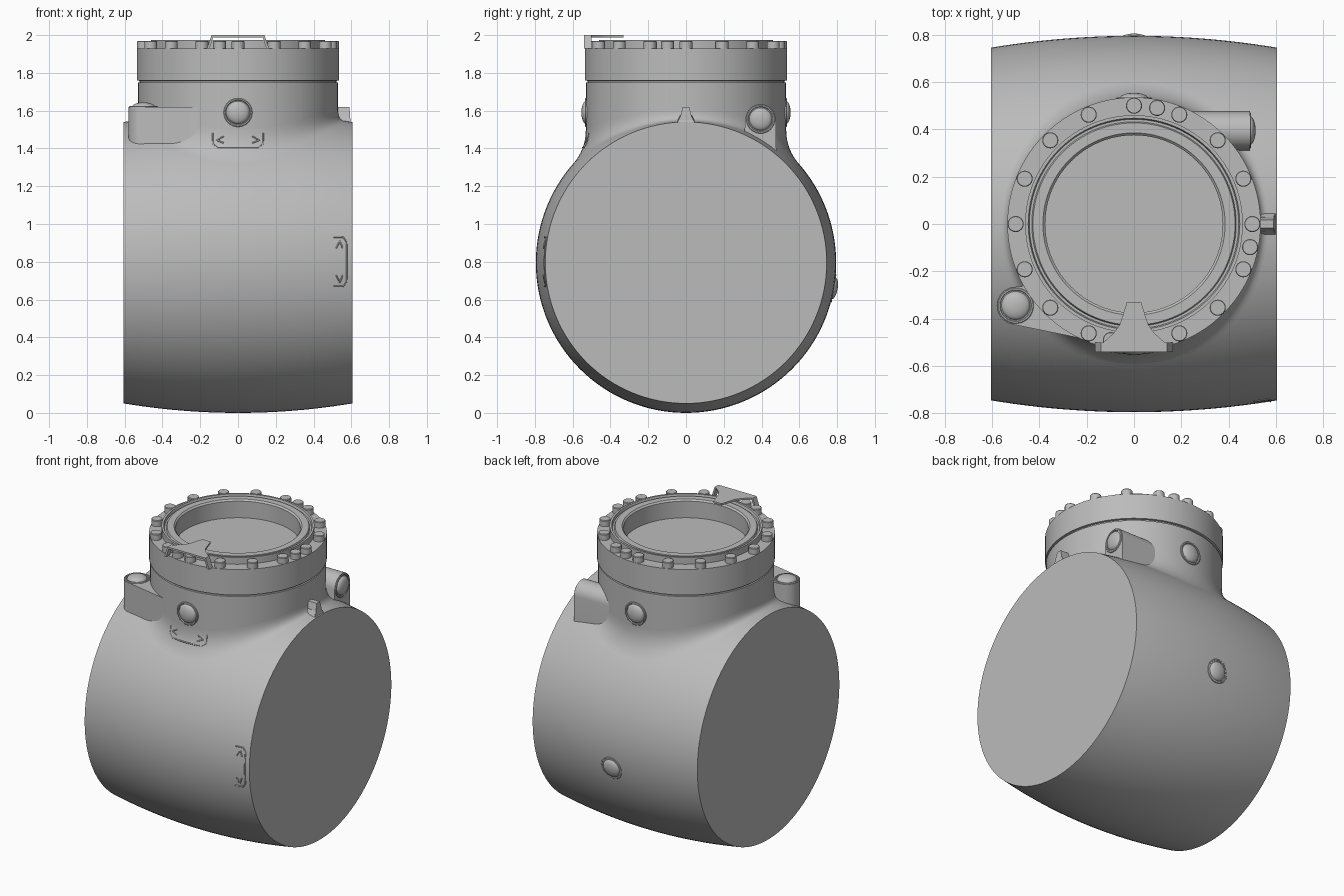
import bpy, bmesh, math
from mathutils import Matrix, Vector

cube = bpy.data.objects.get("Cube")
if cube:
    bpy.data.objects.remove(cube, do_unlink=True)

grey = bpy.data.materials.new("cast_grey")
grey.use_nodes = True
grey.diffuse_color = (0.5, 0.5, 0.5, 1)
grey.node_tree.nodes["Principled BSDF"].inputs["Base Color"].default_value = (0.5, 0.5, 0.5, 1)

AXIS_Z, HALF, NECK = 0.795, 0.605, 0.53


def barrel_radius(x):
    return 0.795 - 0.05 * (x / HALF) ** 2


def barrel_top(x, y):
    return AXIS_Z + math.sqrt(barrel_radius(x) ** 2 - y * y)


def finish(name, bm, angle=35):
    bmesh.ops.remove_doubles(bm, verts=bm.verts, dist=1e-5)
    bmesh.ops.recalc_face_normals(bm, faces=bm.faces)
    mesh = bpy.data.meshes.new(name)
    bm.to_mesh(mesh)
    bm.free()
    mesh.materials.append(grey)
    ob = bpy.data.objects.new(name, mesh)
    bpy.context.collection.objects.link(ob)
    bpy.ops.object.select_all(action='DESELECT')
    ob.select_set(True)
    bpy.context.view_layer.objects.active = ob
    bpy.ops.object.shade_smooth_by_angle(angle=math.radians(angle))
    return ob


def grid(bm, rows):
    """Skin closed rings of points."""
    rings = [[bm.verts.new(p) for p in row] for row in rows]
    n = len(rings[0])
    for a, b in zip(rings, rings[1:]):
        for i in range(n):
            j = (i + 1) % n
            bm.faces.new((a[i], a[j], b[j], b[i]))
    return rings


def lathe(name, profile, matrix=Matrix(), n=96):
    """Turn (radius, height) points round the local z axis, capping both ends."""
    bm = bmesh.new()
    turns = [2 * math.pi * i / n for i in range(n)]
    rings = grid(bm, [[matrix @ Vector((r * math.cos(a), r * math.sin(a), h)) for a in turns]
                      for r, h in profile])
    bm.faces.new(rings[0])
    bm.faces.new(rings[-1])
    return finish(name, bm)


def hull(name, points):
    bm = bmesh.new()
    for p in points:
        bm.verts.new(p)
    out = bmesh.ops.convex_hull(bm, input=bm.verts)
    loose = {v for v in out["geom_interior"] if isinstance(v, bmesh.types.BMVert)}
    bmesh.ops.delete(bm, geom=list(loose), context='VERTS')
    return finish(name, bm)


def prism(name, outline, z0, z1):
    bm = bmesh.new()
    rings = grid(bm, [[(x, y, z) for x, y in outline] for z in (z0, z1)])
    bm.faces.new(rings[0])
    bm.faces.new(rings[1])
    return finish(name, bm)


def facing(location, direction):
    turn = Vector(direction).to_track_quat('Z', 'Y').to_matrix().to_4x4()
    return Matrix.Translation(location) @ turn


# Barrel with gently bulged sides and flat ends
steps = [HALF * (i / 12 - 1) for i in range(25)]
lathe("barrel_body", [(barrel_radius(x), x) for x in steps],
      facing((0, 0, AXIS_Z), (1, 0, 0)), 128)

# Neck, grooved flange, raised seal ring and recessed floor
lathe("neck_and_flange", [
    (NECK, 1.3), (NECK, 1.748), (0.522, 1.75), (0.522, 1.758), (0.535, 1.76),
    (0.535, 1.93), (0.46, 1.93), (0.46, 1.975), (0.447, 1.975), (0.442, 1.958),
    (0.432, 1.958), (0.427, 1.97), (0.385, 1.97), (0.375, 1.96), (0.375, 1.85)])

# Fillet blending the neck into the barrel
bm = bmesh.new()
rows = []
for k in range(11):
    t = k / 10
    row = []
    for i in range(96):
        a = 2 * math.pi * i / 96
        c, s = math.cos(a), math.sin(a)
        foot = NECK + 0.035 + 0.045 * s * s
        z0 = barrel_top(foot * c, foot * s)
        z1 = barrel_top(NECK * c, NECK * s)
        z2 = z1 + 0.05 + 0.06 * s * s
        w0, w1, w2 = (1 - t) ** 2, 2 * t * (1 - t), t * t
        r = w0 * foot + (w1 + w2) * (NECK + 0.0005)
        row.append((r * c, r * s, w0 * z0 + w1 * z1 + w2 * z2))
    rows.append(row)
grid(bm, rows)
finish("neck_fillet", bm, 60)

# Flange bolts, sixteen even plus three between
for k, step in enumerate(list(range(16)) + [3.5, -0.5, -4.5]):
    a = math.radians(22.5 * step)
    lathe(f"flange_bolt_{k + 1}", [(0.034, 1.92), (0.034, 1.966), (0.031, 1.97)],
          Matrix.Translation((0.5 * math.cos(a), 0.5 * math.sin(a), 0)), 24)

# Lug with an upward port
turns = [math.radians(10 * i) for i in range(36)]
rim = [(-0.5 + 0.08 * math.cos(a), -0.345 + 0.08 * math.sin(a)) for a in turns]
rim += [(-0.2, -0.488), (-0.3, -0.25)]
hull("upright_lug", [(x, y, z) for x, y in rim for z in (1.36, 1.62)])

# Lug with a sideways port
rim = [(0.395 + 0.08 * math.cos(a), 1.555 + 0.08 * math.sin(a)) for a in turns]
rim += [(0.3, 1.38), (0.478, 1.39)]
hull("sideways_lug", [(x, y, z) for y, z in rim for x in (0.2, 0.49)])

# Domed plugs in their collars
plugs = {
    "front_neck_plug": ((0, -0.53, 1.59), (0, -1, 0)),
    "back_neck_plug": ((0, 0.53, 1.59), (0, 1, 0)),
    "back_barrel_plug": ((0, 0.779, 0.66), (0, 1, -0.17)),
    "upright_lug_plug": ((-0.5, -0.345, 1.62), (0, 0, 1)),
    "sideways_lug_plug": ((0.49, 0.395, 1.555), (1, 0, 0)),
}
for name, (loc, direction) in plugs.items():
    dome = [(0.06 * math.cos(a), 0.024 * math.sin(a))
            for a in [math.radians(15 * i) for i in range(6)]]
    lathe(name, [(0.076, -0.03), (0.076, 0.002), (0.073, 0.005), (0.067, 0.005),
                 (0.063, -0.003)] + dome + [(0.002, 0.024)], facing(loc, direction), 40)

# Small pointed stop at the barrel end
hull("end_stop_foot", [(x, s * y, z) for s in (-1, 1)
                       for x, y, z in ((0.52, 0.055, 1.53), (0.6, 0.05, 1.53),
                                       (0.52, 0.03, 1.58), (0.59, 0.03, 1.57))])
hull("end_stop_fin", [(x, s * y, z) for s in (-1, 1)
                      for x, y, z in ((0.52, 0.035, 1.55), (0.595, 0.035, 1.55),
                                      (0.52, 0.017, 1.62), (0.59, 0.017, 1.62))])

# Pointer plate bridging the seal ring, with bent legs
half = [(0.03, -0.33), (0.06, -0.425), (0.085, -0.46), (0.135, -0.505), (0.14, -0.54)]
prism("pointer_plate", half + [(-x, y) for x, y in reversed(half)], 1.988, 2.0)
for side, label in ((1, "left"), (-1, "right")):
    hull(f"pointer_leg_{label}", [(side * x, y, z) for y in (-0.54, -0.5)
                                  for x, z in ((0.128, 2.0), (0.14, 2.0),
                                               (0.15, 1.93), (0.164, 1.93))])


# Raised arrow marks following the surface
def raised_marks(name, strokes, surface):
    curve = bpy.data.curves.new(name, 'CURVE')
    curve.dimensions = '3D'
    curve.bevel_depth = 0.004
    curve.bevel_resolution = 1
    curve.materials.append(grey)
    for stroke in strokes:
        pts = []
        for (x0, z0), (x1, z1) in zip(stroke, stroke[1:]):
            for i in range(5):
                x, z = x0 + (x1 - x0) * i / 4, z0 + (z1 - z0) * i / 4
                pts.append((x, surface(x, z), z, 1))
        spline = curve.splines.new('POLY')
        spline.points.add(len(pts) - 1)
        for point, co in zip(spline.points, pts):
            point.co = co
    bpy.context.collection.objects.link(bpy.data.objects.new(name, curve))


def neck_face(x, z):
    return -math.sqrt((NECK + 1.87 * (1.5 - z) ** 2) ** 2 - x * x)


def barrel_face(x, z):
    return -math.sqrt(barrel_radius(x) ** 2 - (z - AXIS_Z) ** 2)


# Each mark is a tray outline with an arrowhead at both ends
tray = [(-1, 1), (-1, -0.5), (-0.8, -1), (0.8, -1), (1, -0.5), (1, 1)]
heads = [[(s * 0.55, 0.6), (s * 0.85, 0), (s * 0.55, -0.4)] for s in (-1, 1)]
strokes = [tray] + heads
raised_marks("front_arrow_mark", [[(0.133 * u, 1.443 + 0.038 * v) for u, v in s]
                                  for s in strokes], neck_face)
raised_marks("side_arrow_mark", [[(0.54 - 0.035 * v, 0.8 + 0.13 * u) for u, v in s]
                                 for s in strokes], barrel_face)
